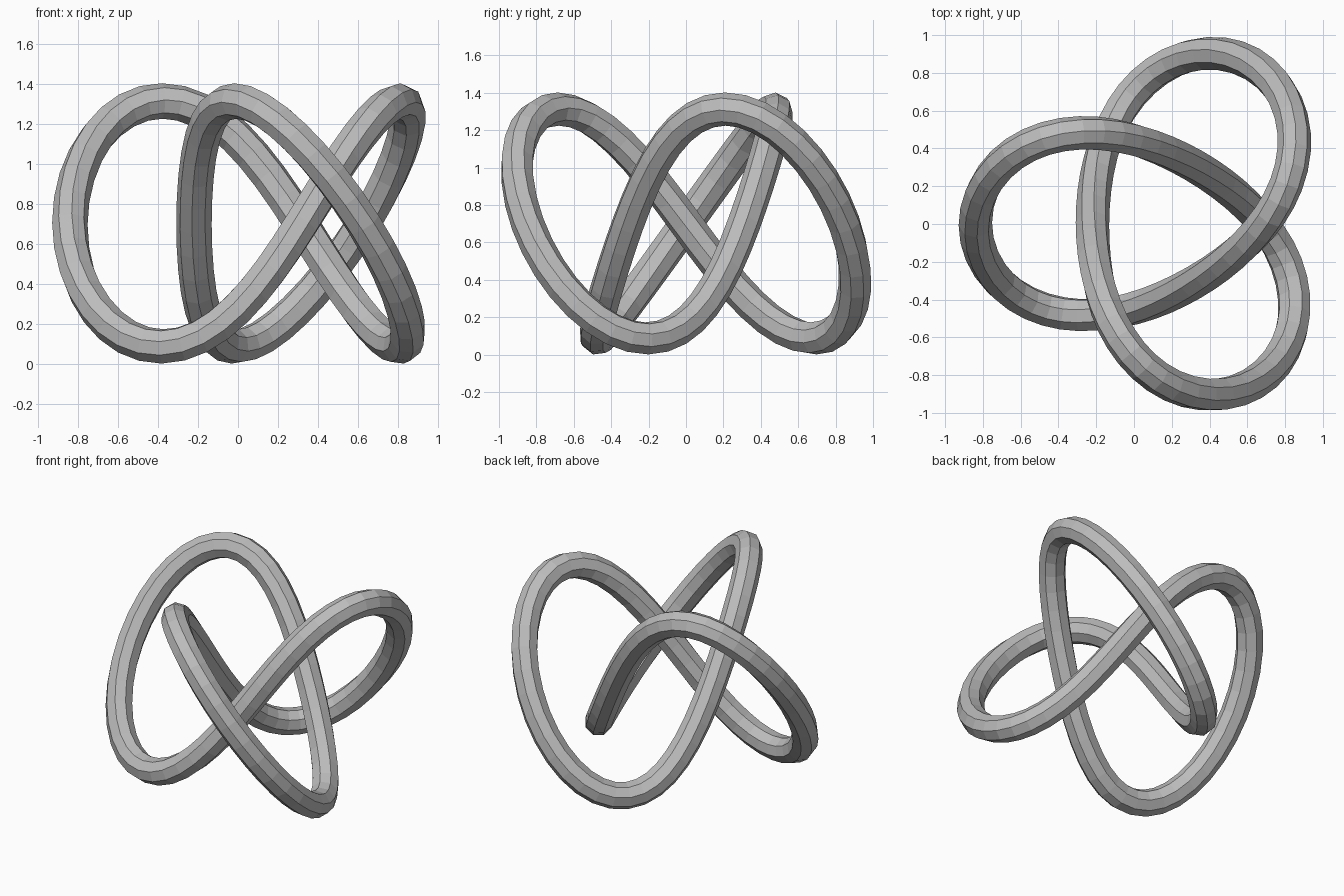
import bpy
from math import sin, cos, pi

cube = bpy.data.objects.get("Cube")
if cube:
    bpy.data.objects.remove(cube, do_unlink=True)

# Plain grey material
grey = bpy.data.materials.new("plain grey")
grey.use_nodes = True
colour = (0.5, 0.5, 0.5, 1)
grey.diffuse_color = colour
grey.node_tree.nodes["Principled BSDF"].inputs["Base Color"].default_value = colour

# Three-lobed knot path
SEGMENTS = 96
A, B, C = 0.668, 0.26, 0.05      # harmonics of the plan shape
CENTRE_X, MID_Z, RISE = 0.138, 0.7, 0.613


def knot_point(t):
    x = CENTRE_X - (A * cos(2 * t) + B * cos(t) + C * cos(5 * t))
    y = A * sin(2 * t) - B * sin(t) + C * sin(5 * t)
    return x, y, MID_Z + RISE * sin(3 * t)


# Closed tube swept along the path
curve = bpy.data.curves.new("knot_tube", "CURVE")
curve.dimensions = "3D"
curve.twist_mode = "MINIMUM"
curve.bevel_depth = 0.089
curve.bevel_resolution = 2
path = curve.splines.new("POLY")
path.points.add(SEGMENTS - 1)
for i, point in enumerate(path.points):
    point.co = (*knot_point(2 * pi * i / SEGMENTS), 1)
path.use_cyclic_u = True
curve.materials.append(grey)

knot = bpy.data.objects.new("knot_tube", curve)
bpy.context.collection.objects.link(knot)
bpy.ops.object.select_all(action="DESELECT")
knot.select_set(True)
bpy.context.view_layer.objects.active = knot
bpy.ops.object.convert(target="MESH")
bpy.ops.object.shade_flat()
